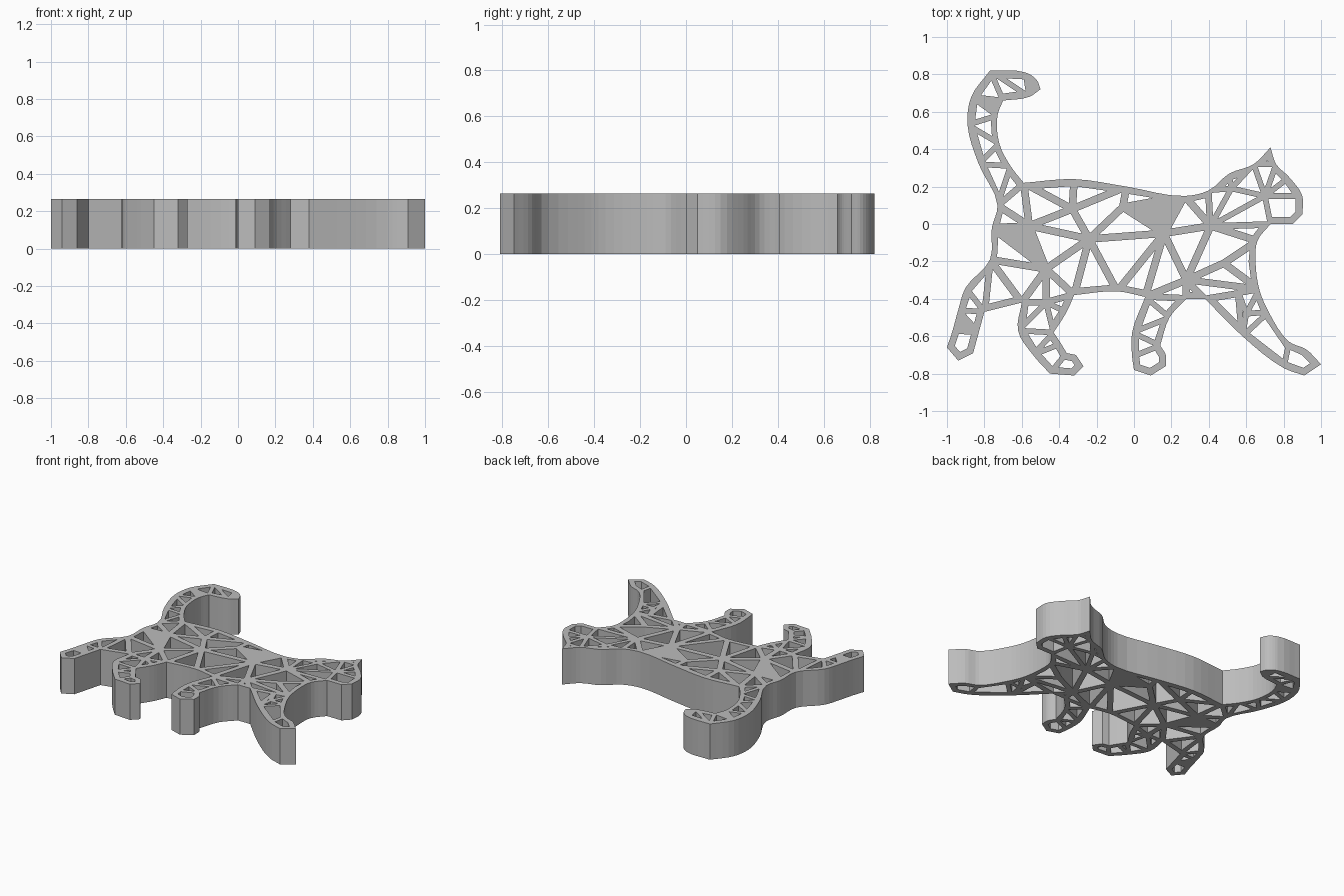
import bpy
from mathutils import Vector
from mathutils.geometry import interpolate_bezier

HEIGHT = 0.265
RIM = 0.037
THICK, THIN = 0.02, 0.015

cube = bpy.data.objects.get("Cube")
if cube:
    bpy.data.objects.remove(cube)

# Joints of the lattice, in hundredths of a unit
tail = dict(
    curl=(-77, 82), tip_top=(-58, 81), tip_out=(-52, 77), tip_end=(-50, 72), tip_low=(-56, 68),
    bend=(-70, 66), inner_high=(-73, 58), inner_mid=(-72, 43), inner_low=(-66, 31),
    outer_high=(-87, 68), outer_mid=(-89, 53), outer_low=(-83, 32), root=(-73, 10))
body = dict(
    rump=(-59, 22), loin=(-32, 24), back=(-4, 20), withers=(27, 15), neck=(40, 18),
    seat=(-76, -2), haunch=(-77, -19), hip=(-56, -1), thigh=(-47, -24),
    rib=(-33, 8), flank=(-24, -8), blade=(-6, 9), heart=(16, -5), shoulder=(41, -1),
    arm=(28, -30), bust=(48, -21), chest=(66, -9), breast=(65, -20), elbow=(67, -35),
    groin=(-32, -38), belly=(-9, -36), navel=(6, -39), armpit=(28, -40), brisket=(38, -40))
head = dict(
    nape=(51, 27), crown=(64, 32), ear=(73, 41), ear_base=(76, 32), brow=(83, 25),
    nose=(90, 15), lip=(90, 5), jaw=(85, 0), chin=(73, 0), temple=(52, 19), cheek=(70, 15))
front_legs = dict(
    upper=(56, -37), core=(60, -48), shin=(72, -47), wrist=(83, -63), knuckle=(92, -67),
    toe=(100, -75), pad=(91, -81), heel=(80, -77), calf=(58, -60),
    knee=(19, -50), ankle=(14, -65), stump=(17, -70), claw=(17, -76), sole=(9, -81),
    spur=(0, -78), fetlock=(-1, -71), forearm=(-1, -58))
rear_legs = dict(
    fork=(-60, -42), middle=(-47, -42), stifle=(-36, -47), hollow=(-43, -58), instep=(-39, -64),
    arch=(-36, -69), top_toe=(-31, -70), end_toe=(-27, -76), low_toe=(-32, -81),
    under=(-45, -80), hock=(-54, -70), gaskin=(-62, -57),
    far_knee=(-80, -47), far_thigh=(-90, -34), far_shin=(-94, -46), far_calf=(-83, -58),
    far_hock=(-97, -57), far_heel=(-100, -66), far_sole=(-94, -73), far_toe=(-86, -69))
joints = {name: Vector(p) / 100 for part in (tail, body, head, front_legs, rear_legs)
          for name, p in part.items()}

# Open cells between the struts, by region, with half the strut width
open_cells = [
    # back
    (THICK, """rump loin rib, rump rib hip, hip rib flank, loin back rib, rib back blade flank,
        back withers blade, blade heart flank, root rump hip, root hip seat"""),
    # shoulder and chest
    (THICK, """withers neck shoulder, withers shoulder heart, heart shoulder arm,
        shoulder chest bust arm, shoulder chin chest, bust chest breast elbow,
        arm bust elbow, arm elbow upper brisket, brisket upper calf"""),
    # belly
    (THICK, """hip flank thigh, flank groin thigh, flank belly groin, flank heart belly,
        heart navel belly, heart arm navel, arm armpit navel, arm brisket armpit"""),
    # haunches
    (THICK, """seat haunch thigh, haunch thigh fork, haunch fork far_knee,
        thigh groin middle, thigh middle fork"""),
    # tail
    (THIN, """curl tip_top tip_low, curl tip_low bend, curl bend outer_high,
        outer_high inner_high outer_mid, inner_high inner_mid outer_mid"""),
    (THIN, """outer_mid inner_mid outer_low, outer_low inner_mid inner_low,
        outer_low inner_low root, inner_low rump root"""),
    # head
    (THIN, """neck nape temple, nape crown temple, crown cheek temple, crown ear ear_base,
        crown ear_base cheek, ear_base brow cheek, brow nose cheek"""),
    (THIN, """cheek nose lip jaw chin, neck temple shoulder, temple cheek shoulder,
        cheek chin shoulder"""),
    # front legs
    (THIN, """upper elbow core, upper core calf, elbow shin core,
        shin calf core, shin wrist heel calf, wrist knuckle toe pad heel"""),
    (THIN, """navel armpit knee, navel knee forearm, knee ankle forearm,
        forearm ankle fetlock, ankle stump claw sole spur fetlock"""),
    # rear legs
    (THIN, """fork middle gaskin, groin stifle middle, stifle hollow middle,
        middle hollow gaskin, hollow hock gaskin, hollow instep hock,
        instep arch under hock, arch top_toe end_toe low_toe under"""),
    (THIN, """haunch far_knee far_thigh, far_thigh far_knee far_shin,
        far_knee far_calf far_shin, far_hock far_calf far_toe far_sole far_heel""")]
solid_cells = """tip_top tip_out tip_end tip_low, outer_high bend inner_high,
    seat hip thigh, blade withers heart, far_shin far_calf far_hock"""


def cross(a, b):
    return a.x * b.y - a.y * b.x


def read_cells(text):
    """Split a cell list and wind every cell counter-clockwise."""
    result = []
    for words in text.split(","):
        cell = words.split()
        pts = [joints[n] for n in cell]
        area = sum(cross(pts[i - 1], p) for i, p in enumerate(pts))
        result.append(cell if area > 0 else cell[::-1])
    return result


def inset(pts, widths):
    """Move each edge inwards by its own width; None if the hole closes up."""
    n = len(pts)
    dirs = [(pts[(i + 1) % n] - p).normalized() for i, p in enumerate(pts)]
    out = []
    for i, p in enumerate(pts):
        a, b = dirs[i - 1], dirs[i]
        det = cross(a, b)
        if abs(det) < 0.15:
            out.append(p + Vector((-b.y, b.x)) * widths[i])
        else:
            out.append(p + (b * widths[i - 1] - a * widths[i]) / det)
    ok = all((out[(i + 1) % n] - out[i]).dot(dirs[i]) > 0.002 for i in range(n))
    return out if ok else None


def soften(pts):
    """Round gentle bends of a closed outline and keep its sharp corners."""
    n = len(pts)
    tangents = []
    for i, p in enumerate(pts):
        a, b = (p - pts[i - 1]).normalized(), (pts[(i + 1) % n] - p).normalized()
        tangents.append((a + b).normalized() if a.dot(b) > 0.75 else None)
    out = []
    for i, p in enumerate(pts):
        q = pts[(i + 1) % n]
        third = (q - p).length / 3
        start, end = tangents[i], tangents[(i + 1) % n]
        h1 = p + start * third if start else p.lerp(q, 1 / 3)
        h2 = q - end * third if end else q.lerp(p, 1 / 3)
        out += interpolate_bezier(p, h1, h2, q, 5)[:-1]
    return out


# Outer edges belong to one cell only
groups = [(half, read_cells(text)) for half, text in open_cells]
every_cell = [c for _, cells in groups for c in cells] + read_cells(solid_cells)
edges = {(c[i - 1], c[i]) for c in every_cell for i in range(len(c))}
rim = {a: b for a, b in edges if (b, a) not in edges}

# Outline and holes become closed splines of one filled shape
loops = []
todo = dict(sorted(rim.items()))
while todo:
    name, nxt = todo.popitem()
    chain = [name]
    while nxt in todo:
        chain.append(nxt)
        nxt = todo.pop(nxt)
    loops.append(soften([joints[k] for k in chain]))
for half, cells in groups:
    for cell in cells:
        pts = [joints[k] for k in cell]
        widths = [RIM if rim.get(k) == cell[(i + 1) % len(cell)] else half
                  for i, k in enumerate(cell)]
        for scale in (1, 0.85, 0.7, 0.55):
            hole = inset(pts, [w * scale for w in widths])
            if hole:
                loops.append(hole)
                break

curve = bpy.data.curves.new("lattice_profile", "CURVE")
curve.dimensions = "2D"
curve.fill_mode = "BOTH"
curve.extrude = HEIGHT / 2
for loop in loops:
    spline = curve.splines.new("POLY")
    spline.points.add(len(loop) - 1)
    for point, p in zip(spline.points, loop):
        point.co = (p.x, p.y, 0, 1)
    spline.use_cyclic_u = True
    spline.use_smooth = False

# Turn the extruded profile into a mesh standing on the ground
profile = bpy.data.objects.new("lattice_profile", curve)
bpy.context.collection.objects.link(profile)
graph = bpy.context.evaluated_depsgraph_get()
mesh = bpy.data.meshes.new_from_object(profile.evaluated_get(graph))
bpy.data.objects.remove(profile)
lattice = bpy.data.objects.new("cat_lattice", mesh)
bpy.context.collection.objects.link(lattice)
lattice.location.z = HEIGHT / 2

grey = bpy.data.materials.new("light_grey")
grey.use_nodes = True
colour = (0.5, 0.5, 0.5, 1)
grey.diffuse_color = colour
grey.node_tree.nodes["Principled BSDF"].inputs["Base Color"].default_value = colour
mesh.materials.clear()
mesh.materials.append(grey)
